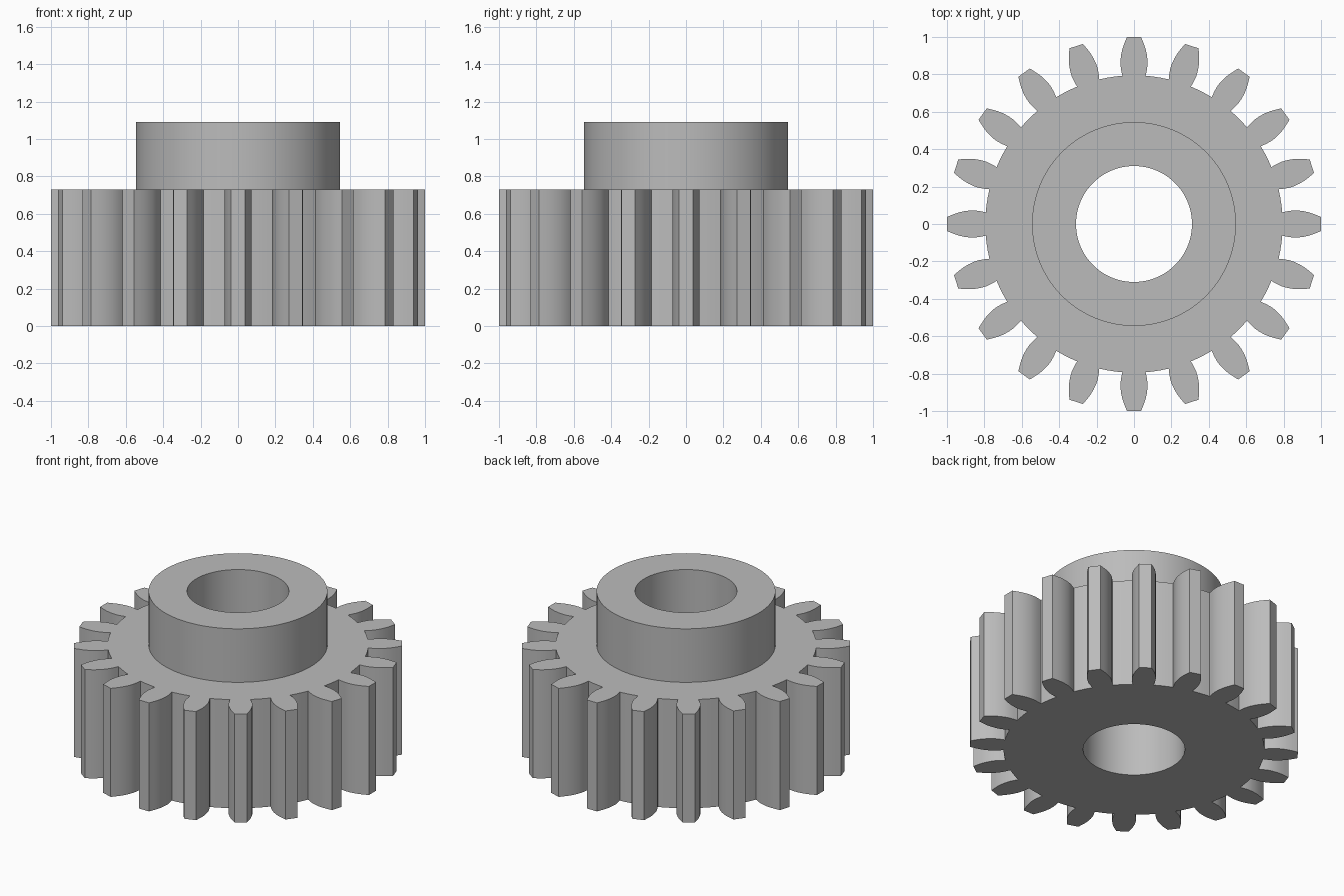
import bpy
import bmesh
import math
from mathutils import Vector

old = bpy.data.objects.get("Cube")
if old:
    bpy.data.objects.remove(old, do_unlink=True)

TEETH, STEPS = 20, 6             # teeth, ring segments per tooth pitch
BORE, HUB, ROOT = 0.31, 0.545, 0.795
FACE_Z, HUB_Z = 0.73, 1.09
# Tooth flank: (distance from axis, half width)
FLANK = [(0.82, 0.068), (0.85, 0.0725), (0.88, 0.072), (0.91, 0.068),
         (0.94, 0.061), (0.97, 0.050), (1.0, 0.038)]

steel = bpy.data.materials.new("steel grey")
steel.use_nodes = True
grey = (0.5, 0.5, 0.5, 1)
steel.diffuse_color = grey
steel.node_tree.nodes["Principled BSDF"].inputs["Base Color"].default_value = grey

bm = bmesh.new()
count = TEETH * STEPS
step = math.tau / count


def ring(radius, z):
    """Ring of vertices whose first three segments sit under a tooth."""
    angles = [math.pi / 2 + (i - 1.5) * step for i in range(count)]
    return [bm.verts.new((radius * math.cos(a), radius * math.sin(a), z)) for a in angles]


# Body, hub and bore: closed turned profile, left open where teeth join
profile = [(BORE, 0), (ROOT, 0), (ROOT, FACE_Z), (HUB, FACE_Z), (HUB, HUB_Z), (BORE, HUB_Z)]
rings = [ring(r, z) for r, z in profile]
for k, lower in enumerate(rings):
    upper = rings[(k + 1) % len(rings)]
    for i in range(count):
        if k == 1 and i % STEPS < 3:
            continue
        j = (i + 1) % count
        bm.faces.new((lower[i], lower[j], upper[j], upper[i]))

# Teeth: curved flanks, flat tip, capped top and bottom
outline = [(w, r) for r, w in reversed(FLANK)]
outline = [(-w, r) for r, w in FLANK] + outline
for t in range(TEETH):
    turn = t * STEPS * step
    c, s = math.cos(turn), math.sin(turn)
    caps = []
    for base, z in ((rings[1], 0), (rings[2], FACE_Z)):
        root = base[t * STEPS:t * STEPS + 4]
        tip = [bm.verts.new(Vector((x * c - y * s, x * s + y * c, z))) for x, y in outline]
        caps.append(root + tip)
        bm.faces.new(caps[-1])
    low, high = caps
    for i in range(3, len(low)):
        j = (i + 1) % len(low)
        bm.faces.new((low[i], low[j], high[j], high[i]))

bmesh.ops.recalc_face_normals(bm, faces=bm.faces)
mesh = bpy.data.meshes.new("gear")
bm.to_mesh(mesh)
bm.free()
mesh.materials.append(steel)
gear = bpy.data.objects.new("gear", mesh)
bpy.context.collection.objects.link(gear)

# Smooth curved walls, keeping the rims crisp
bpy.ops.object.select_all(action="DESELECT")
gear.select_set(True)
bpy.context.view_layer.objects.active = gear
bpy.ops.object.shade_smooth_by_angle(angle=math.radians(25))
